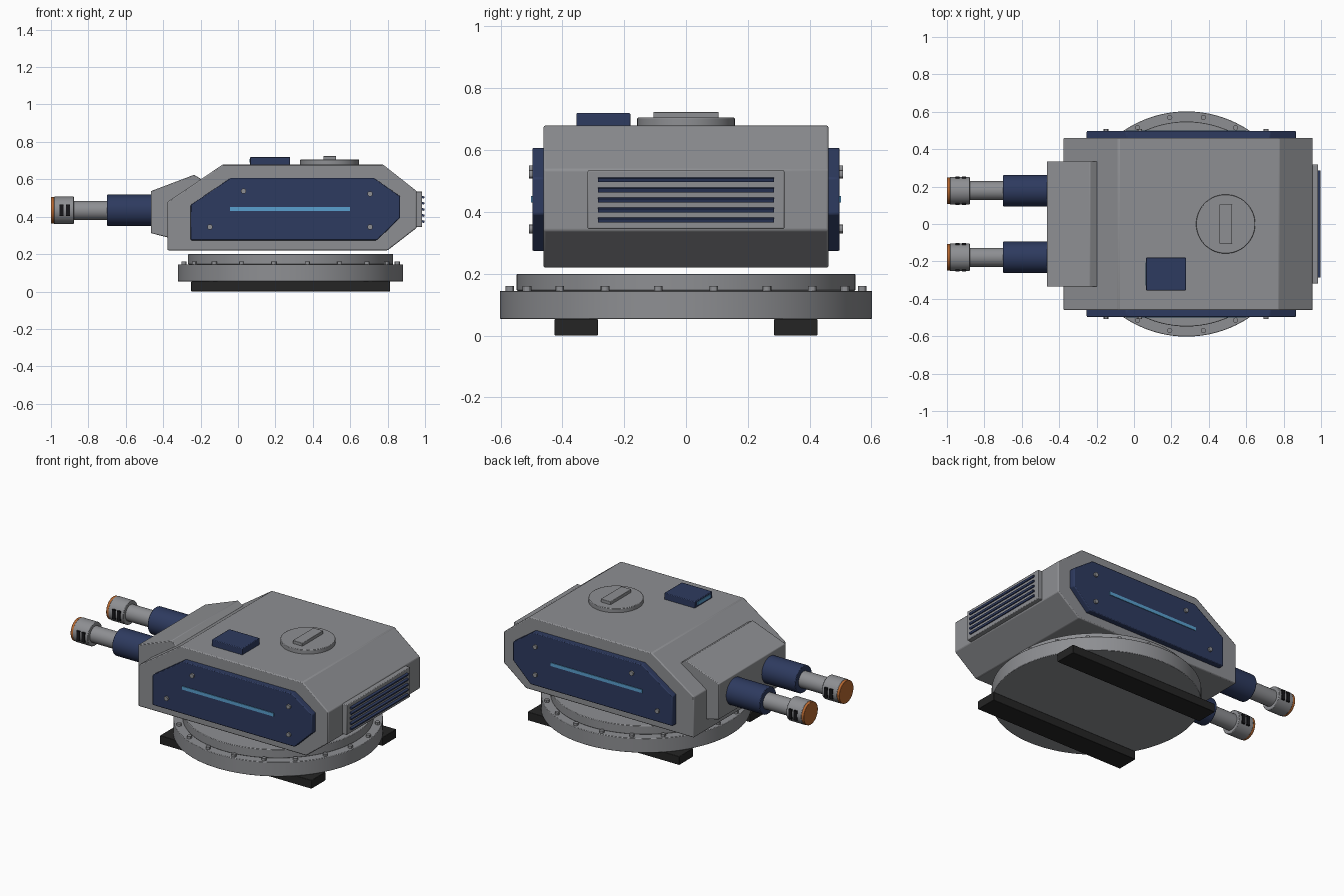
import bpy, bmesh, math
from mathutils import Matrix, Vector

cube = bpy.data.objects.get("Cube")
if cube:
    bpy.data.objects.remove(cube, do_unlink=True)


def material(name, r, g, b):
    m = bpy.data.materials.new(name)
    m.use_nodes = True
    m.diffuse_color = (r, g, b, 1)
    m.node_tree.nodes["Principled BSDF"].inputs["Base Color"].default_value = (r, g, b, 1)
    return m


GREY = material("hull grey", 0.27, 0.275, 0.29)
NAVY = material("navy armour", 0.027, 0.043, 0.115)
BLACK = material("rubber black", 0.018, 0.018, 0.018)
DARK = material("slot black", 0.008, 0.008, 0.01)
CYAN = material("light strip blue", 0.10, 0.35, 0.62)
ORANGE = material("muzzle orange", 0.48, 0.14, 0.03)


def finish(bm, name, mat, bevel=0.0):
    bmesh.ops.recalc_face_normals(bm, faces=bm.faces)
    mesh = bpy.data.meshes.new(name)
    bm.to_mesh(mesh)
    bm.free()
    obj = bpy.data.objects.new(name, mesh)
    bpy.context.collection.objects.link(obj)
    mesh.materials.append(mat)
    if bevel:
        mod = obj.modifiers.new("Bevel", "BEVEL")
        mod.width = bevel
        mod.segments = 2
        mod.limit_method = "ANGLE"
    bpy.ops.object.select_all(action="DESELECT")
    obj.select_set(True)
    bpy.context.view_layer.objects.active = obj
    bpy.ops.object.shade_smooth_by_angle(angle=math.radians(30))
    return obj


def box(name, mat, x, y, z, bevel=0.0, tilt=0.0):
    """Box given as (min, max) ranges, optionally tilted about the y axis."""
    lo, hi = Vector((x[0], y[0], z[0])), Vector((x[1], y[1], z[1]))
    bm = bmesh.new()
    bmesh.ops.create_cube(bm, size=1, matrix=Matrix.Translation((lo + hi) / 2)
                          @ Matrix.Rotation(tilt, 4, "Y")
                          @ Matrix.Diagonal((*(hi - lo), 1)))
    return finish(bm, name, mat, bevel)


def cylinder(name, mat, start, end, radius, sides=48, bevel=0.0):
    a, b = Vector(start), Vector(end)
    bm = bmesh.new()
    turn = (b - a).to_track_quat("Z", "Y").to_matrix().to_4x4()
    bmesh.ops.create_cone(bm, cap_ends=True, segments=sides, radius1=radius,
                          radius2=radius, depth=(b - a).length,
                          matrix=Matrix.Translation((a + b) / 2) @ turn)
    return finish(bm, name, mat, bevel)


def extrude_profile(name, mat, outline, y0, y1, bevel=0.0):
    """Extrude an (x, z) outline along y."""
    bm = bmesh.new()
    face = bm.faces.new([bm.verts.new((x, y0, z)) for x, z in outline])
    out = bmesh.ops.extrude_face_region(bm, geom=[face])
    verts = [v for v in out["geom"] if isinstance(v, bmesh.types.BMVert)]
    bmesh.ops.translate(bm, verts=verts, vec=(0, y1 - y0, 0))
    return finish(bm, name, mat, bevel)


# Base: skids, turntable and bolt circle
RING_X = 0.281
for side in (-1, 1):
    y = sorted((side * 0.285, side * 0.425))
    box("base_skid", BLACK, (-0.25, 0.813), y, (0, 0.054), 0.003)
cylinder("base_ring", GREY, (RING_X, 0, 0.054), (RING_X, 0, 0.145), 0.602, 96, 0.003)
cylinder("upper_ring", GREY, (RING_X, 0, 0.145), (RING_X, 0, 0.2), 0.548, 96, 0.003)
for i in range(20):
    a = math.radians(9 + 18 * i)
    bx, by = RING_X + 0.577 * math.cos(a), 0.577 * math.sin(a)
    cylinder("ring_bolt", GREY, (bx, by, 0.143), (bx, by, 0.16), 0.014, 12)

# Hull and gun mantlet
extrude_profile("hull", GREY, [(-0.377, 0.22), (0.80, 0.22), (0.955, 0.34), (0.955, 0.537),
                               (0.775, 0.679), (-0.082, 0.679), (-0.377, 0.479)],
                -0.461, 0.461, 0.006)
extrude_profile("mantlet", GREY, [(-0.465, 0.312), (-0.465, 0.537), (-0.235, 0.624),
                                  (-0.195, 0.6), (-0.195, 0.27), (-0.375, 0.289)],
                -0.335, 0.335, 0.004)

# Side armour with light strips and bolts
PANEL = [(-0.253, 0.274), (0.743, 0.274), (0.866, 0.393), (0.866, 0.51),
         (0.727, 0.607), (-0.04, 0.607), (-0.253, 0.463)]
for side in (-1, 1):
    extrude_profile("side_panel", NAVY, PANEL, side * 0.455, side * 0.497, 0.005)
    strip_y = sorted((side * 0.494, side * 0.501))
    box("light_strip", CYAN, (-0.043, 0.6), strip_y, (0.43, 0.451))
    for x, z in ((0.03, 0.537), (0.706, 0.522), (-0.15, 0.345), (0.706, 0.345)):
        cylinder("panel_bolt", GREY, (x, side * 0.49, z), (x, side * 0.508, z), 0.014, 12)

# Twin barrels
GUN_Z = 0.434
for y in (-0.178, 0.178):
    def tube(name, mat, x0, x1, radius, bevel=0.0):
        cylinder(name, mat, (x0, y, GUN_Z), (x1, y, GUN_Z), radius, 40, bevel)
    tube("barrel_sleeve", NAVY, -0.7, -0.455, 0.084, 0.004)
    tube("barrel_tube", GREY, -0.89, -0.69, 0.051)
    tube("muzzle_brake", GREY, -0.984, -0.878, 0.073, 0.003)
    tube("muzzle_ring", ORANGE, -1.0, -0.98, 0.071, 0.002)
    for x in (-0.944, -0.908):
        for side in (-1, 1):
            slot_y = sorted((y + side * 0.05, y + side * 0.077))
            box("muzzle_slot", DARK, (x - 0.011, x + 0.011), slot_y,
                (GUN_Z - 0.03, GUN_Z + 0.03))

# Rear vent with tilted slats
box("vent_frame", GREY, (0.945, 0.985), (-0.318, 0.318), (0.345, 0.535), 0.004)
for i in range(5):
    z = 0.375 + 0.0325 * i
    box("vent_slat", NAVY, (0.976, 0.997), (-0.285, 0.285), (z - 0.006, z + 0.006), 0, 0.3)

# Roof hatch and sensor
cylinder("hatch", GREY, (0.49, 0, 0.67), (0.49, 0, 0.705), 0.158, 64, 0.003)
box("hatch_handle", GREY, (0.456, 0.525), (-0.105, 0.105), (0.7, 0.724), 0.003)
box("sensor_box", NAVY, (0.065, 0.278), (-0.355, -0.18), (0.67, 0.72), 0.004)
box("sensor_window", CYAN, (0.061, 0.067), (-0.33, -0.205), (0.69, 0.709))
